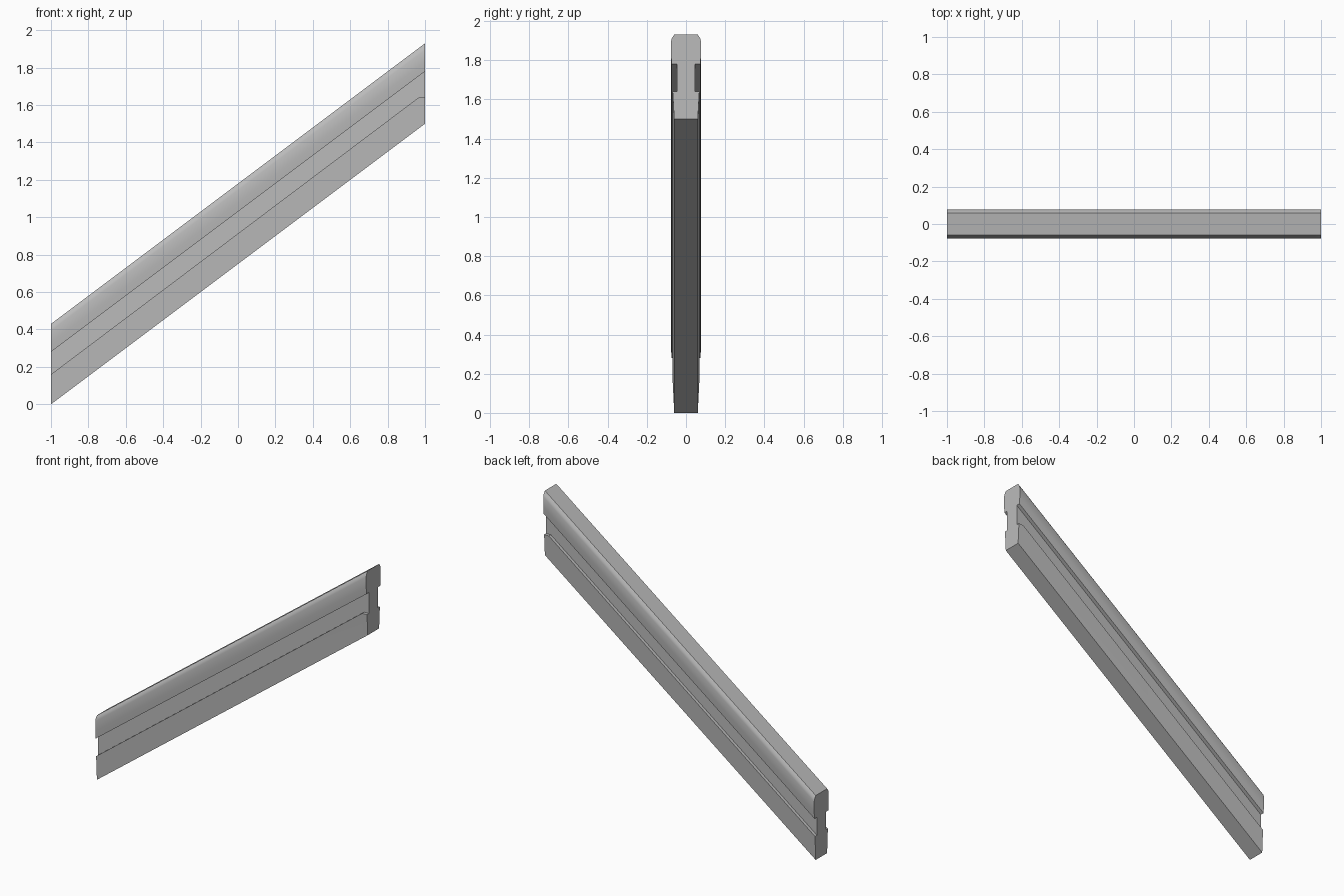
import bpy
import bmesh
import math

cube = bpy.data.objects.get("Cube")
if cube:
    bpy.data.objects.remove(cube, do_unlink=True)

RISE = 0.75      # slope of the rail
GREY = (0.5, 0.5, 0.5, 1.0)

mat = bpy.data.materials.new("plain grey")
mat.use_nodes = True
mat.diffuse_color = GREY
mat.node_tree.nodes["Principled BSDF"].inputs["Base Color"].default_value = GREY


def section(bm, x, lip):
    """Closed upright cross-section at x; lip is the height of the groove's lower edge."""
    half = [(0.06, 0), (0.068, lip), (0.047, lip), (0.047, 0.28), (0.073, 0.28),
            (0.077, 0.33), (0.077, 0.395), (0.072, 0.413), (0.06, 0.43)]
    loop = half + [(-y, z) for y, z in reversed(half)]
    return [bm.verts.new((x, y, z + RISE * (x + 1))) for y, z in loop]


# Sloped rail with a groove along both sides, the lower lip levelled at the top end
bm = bmesh.new()
rings = [section(bm, x, lip) for x, lip in ((-1, 0.16), (0.965, 0.166), (1, 0.14))]
for a, b in zip(rings, rings[1:]):
    for i in range(len(a)):
        j = (i + 1) % len(a)
        bm.faces.new((a[i], a[j], b[j], b[i]))
bm.faces.new(rings[0])
bm.faces.new(rings[-1])
bmesh.ops.recalc_face_normals(bm, faces=bm.faces)

mesh = bpy.data.meshes.new("sloped_rail")
bm.to_mesh(mesh)
bm.free()
mesh.materials.append(mat)
rail = bpy.data.objects.new("sloped_rail", mesh)
bpy.context.collection.objects.link(rail)

# Soft shading on the rounded upper shoulders only
bpy.ops.object.select_all(action='DESELECT')
rail.select_set(True)
bpy.context.view_layer.objects.active = rail
bpy.ops.object.shade_smooth_by_angle(angle=math.radians(30))
